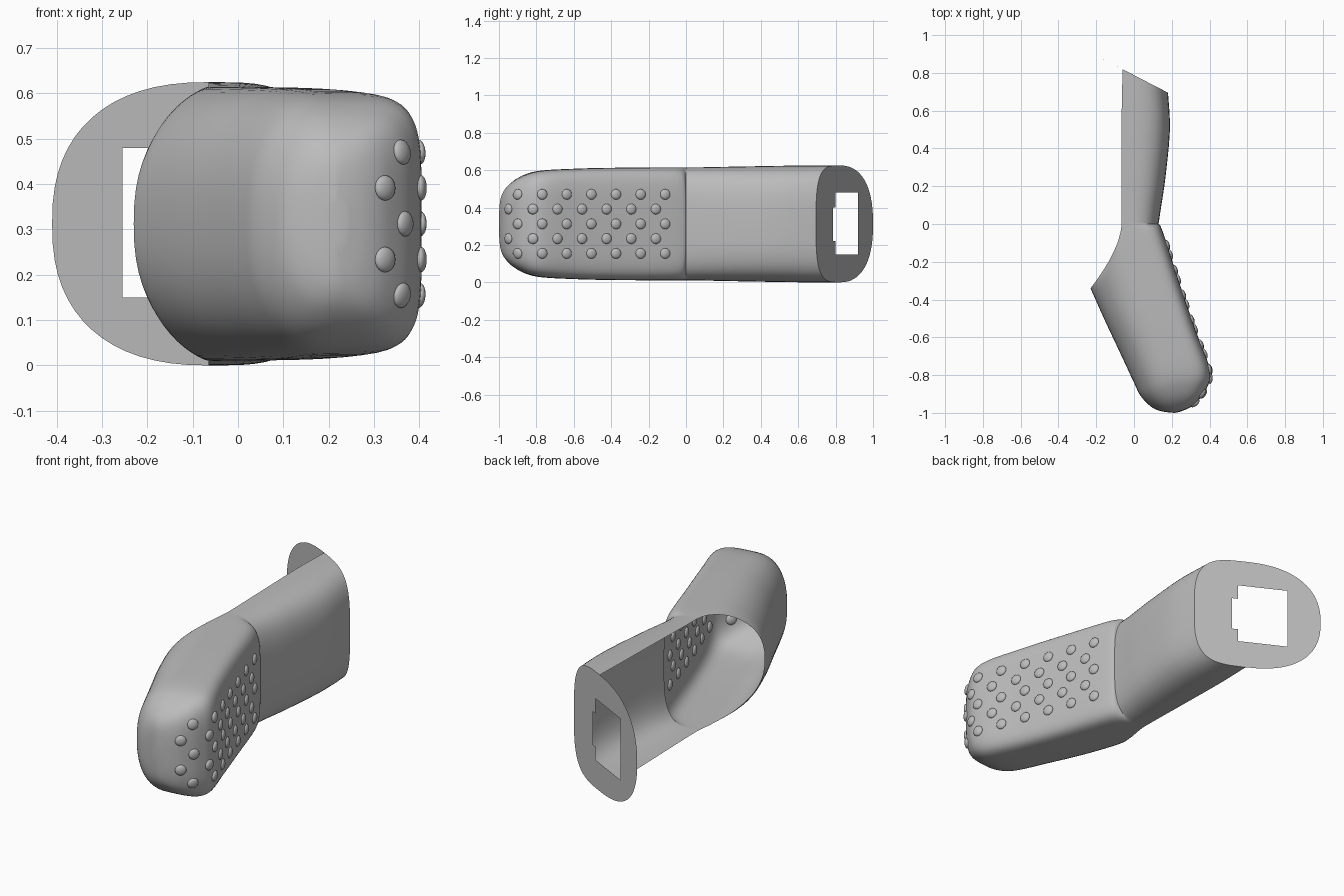
import bpy, bmesh, math
from mathutils import Vector, Matrix
from mathutils.bvhtree import BVHTree

if "Cube" in bpy.data.objects:
    bpy.data.objects.remove(bpy.data.objects["Cube"], do_unlink=True)

grey = bpy.data.materials.new("plain grey")
grey.use_nodes = True
COLOUR = (0.5, 0.5, 0.5, 1)
grey.diffuse_color = COLOUR
grey.node_tree.nodes["Principled BSDF"].inputs["Base Color"].default_value = COLOUR

MID_Z = 0.3125
SIDE = 32          # segments in each half of a section
STEPS = 5          # rows between stations


def make_object(name, bm, angle=40):
    mesh = bpy.data.meshes.new(name)
    bm.to_mesh(mesh)
    mesh.materials.append(grey)
    for face in mesh.polygons:
        face.use_smooth = True
    mesh.set_sharp_from_angle(angle=math.radians(angle))
    obj = bpy.data.objects.new(name, mesh)
    bpy.context.collection.objects.link(obj)
    return obj


def station(left, bend, middle, right, height, power):
    """Plan points of one section, its half height and corner squareness."""
    if bend is None:
        bend = [(a + b) / 2 for a, b in zip(left, middle)]
    return [*left, *bend, *middle, *right, height, power]


def smooth_rows(stations):
    """Catmull-Rom rows through the stations."""
    rows = []
    for i in range(len(stations) - 1):
        a, b, c, d = (stations[min(max(i + k, 0), len(stations) - 1)] for k in (-1, 0, 1, 2))
        for s in range(STEPS):
            t = s / STEPS
            rows.append([q + 0.5 * t * (r - p + t * (2 * p - 5 * q + 4 * r - s2 + t * (3 * (q - r) + s2 - p)))
                         for p, q, r, s2 in zip(a, b, c, d)])
    return rows + [stations[-1]]


def half_section(row, right_side):
    left, bend, middle, right = (Vector(row[k:k + 2]) for k in (0, 2, 4, 6))
    height, power = row[8:]
    if not right_side:
        power = 2.4
    points = []
    for i in range(SIDE + 1):
        angle = math.pi * i / SIDE
        u = max(math.sin(angle), 0) ** (2 / power)
        c = math.cos(angle)
        z = math.copysign(abs(c) ** (2 / power), c) * height
        if i in (0, SIDE):
            u = 0
        if right_side:
            p = middle.lerp(right, u)
        else:
            p = middle.lerp(bend, u).lerp(bend.lerp(left, u), u)
        points.append(Vector((p.x, p.y, MID_Z + z)))
    return points


def full_section(row):
    return half_section(row, True) + half_section(row, False)[::-1][1:-1]


def loft(bm, sections, closed):
    rings = [[bm.verts.new(p) for p in s] for s in sections]
    n = len(rings[0])
    for a, b in zip(rings, rings[1:]):
        for i in range(n if closed else n - 1):
            j = (i + 1) % n
            bm.faces.new((a[i], a[j], b[j], b[i]))
    return rings


# Hollow nose, closed at the front and open along the curved rear rim
rim = station((-.23, -.34), (-.075, -.14), (-.065, 0), (.13, 0), .302, 3.6)
nose = [
    rim,
    station((-.215, -.375), (-.09, -.24), (-.03, -.13), (.152, -.04), .302, 5.5),
    station((-.15, -.52), None, (.08, -.40), (.24, -.31), .3, 5.5),
    station((-.07, -.69), None, (.15, -.60), (.325, -.56), .295, 5.5),
    station((0, -.84), None, (.2, -.79), (.402, -.77), .283, 5),
    station((.035, -.91), None, (.21, -.89), (.385, -.87), .25, 4.5),
    station((.09, -.967), None, (.22, -.955), (.335, -.94), .2, 4),
    station((.14, -.99), None, (.22, -.99), (.29, -.975), .14, 3),
    station((.19, -.998), None, (.215, -1), (.24, -.995), .05, 2.5),
]
# Channel, open along its right side, running back to the flange
flange = station((-.41, 1), None, (-.06, .819), (.18, .695), .3125, 3.5)
channel = [
    flange,
    station((0, 0), None, (-.065, .6), (.19, .5), .312, 3.5),
    station((0, 0), None, (-.065, .3), (.167, .25), .307, 3.5),
    station((0, 0), None, (-.065, .1), (.142, .08), .303, 3.5),
    rim,
]
bm = bmesh.new()
rings = loft(bm, [full_section(r) for r in smooth_rows(nose)], True)
bm.faces.new(rings[-1])
loft(bm, [half_section(r, True) for r in smooth_rows(channel)], False)
bmesh.ops.remove_doubles(bm, verts=bm.verts, dist=0.0002)
bmesh.ops.recalc_face_normals(bm, faces=bm.faces)
tree = BVHTree.FromBMesh(bm)
make_object("hollow_body", bm)
bm.free()

# Flat flange with a notched window
bm = bmesh.new()


def add_loop(points):
    verts = [bm.verts.new(p) for p in points]
    return [bm.edges.new((v, verts[(i + 1) % len(verts)])) for i, v in enumerate(verts)]


window = [(.92, .15), (.92, .48), (.8, .48), (.8, .4), (.786, .4), (.786, .22), (.8, .22), (.8, .15)]
slope = (1 - .695) / (.41 + .18)
edges = add_loop(full_section(flange))
edges += add_loop([(-.41 + (1 - y) / slope, y, z) for y, z in window])
bmesh.ops.triangle_fill(bm, edges=edges, use_beauty=True)
bmesh.ops.recalc_face_normals(bm, faces=bm.faces)
make_object("flange_plate", bm)
bm.free()

# Staggered grip studs seated on the left face
bm = bmesh.new()
for row in range(5):
    for col in range(7):
        y = (-.95 if row % 2 else -.9) + col * .1315
        z = MID_Z + (row - 2) * .079
        hit, normal, _, _ = tree.ray_cast(Vector((2, y, z)), Vector((-1, 0, 0)))
        if hit is None:
            continue
        if normal.x < 0:
            normal = -normal
        place = Matrix.Translation(hit) @ normal.to_track_quat('Z', 'Y').to_matrix().to_4x4()
        size = Matrix.Diagonal((.028, .028, .013, 1))
        bmesh.ops.create_uvsphere(bm, u_segments=20, v_segments=10, radius=1, matrix=place @ size)
make_object("grip_studs", bm, 60)
bm.free()
